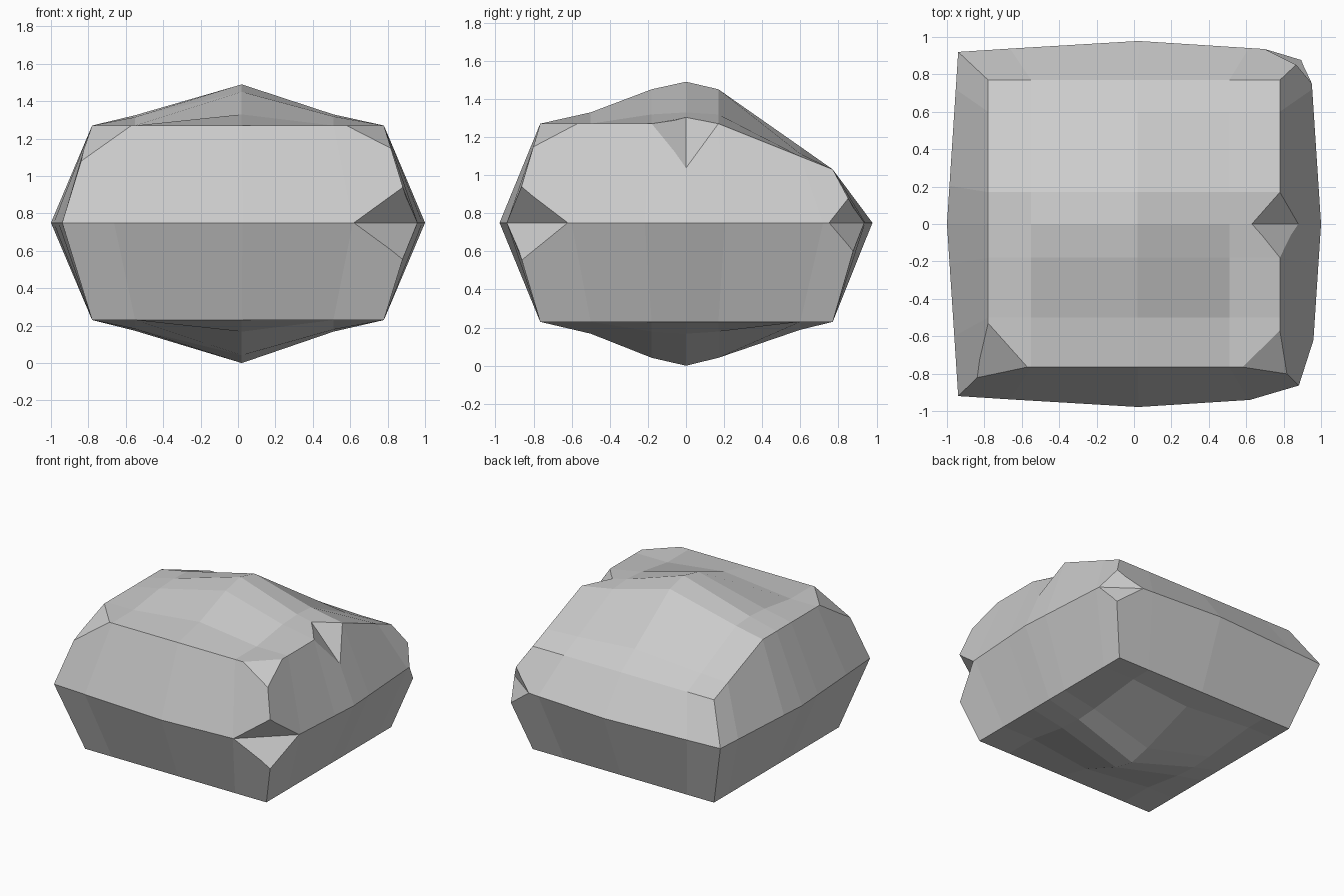
import bpy, bmesh
from mathutils import Vector

if "Cube" in bpy.data.objects:
    bpy.data.objects.remove(bpy.data.objects["Cube"])

XS = [-.78, -.55, .02, .51, .78]
YS = [-.765, -.5, -.18, 0, .17, .6, .77]
GX = [0, .25, 1, .27, 0]              # dome swell across x
GY = [0, .27, .82, 1, .82, .18, 0]    # dome swell across y


def bump(i, j):
    b = GX[i] * GY[j]
    return b if b > .1 else 0


def top_z(i, j):
    if j <= 4:
        return 1.27 + .22 * bump(i, j)
    t = (YS[j] - .17) / .6            # rear slope, sliced flat
    return (1.27 + .22 * bump(i, 4)) * (1 - t) + 1.03 * t


def waist(i, j):
    # bulging middle ring
    x, y = XS[i], YS[j]
    fx, fy = min(abs(x) / .78, 1), min(abs(y) / .765, 1)
    mx, my = x * 1.205, y * 1.2
    if i in (0, len(XS) - 1):
        mx = (1 - .06 * fy) * (1 if x > 0 else -1)
    if j in (0, len(YS) - 1):
        my = (.98 - .06 * fx) * (1 if y > 0 else -1)
    return mx, my, .75


def make(name, bm):
    bmesh.ops.recalc_face_normals(bm, faces=bm.faces[:])
    me = bpy.data.meshes.new(name)
    bm.to_mesh(me)
    bm.free()
    ob = bpy.data.objects.new(name, me)
    bpy.context.collection.objects.link(ob)
    return ob


# Boulder body: domed top and bottom joined through the waist ring
nx, ny = len(XS), len(YS)
bm = bmesh.new()
top, bot = {}, {}
for i in range(nx):
    for j in range(ny):
        top[i, j] = bm.verts.new((XS[i], YS[j], top_z(i, j)))
        bot[i, j] = bm.verts.new((XS[i], YS[j], .23 - .23 * bump(i, j)))
for layer in (top, bot):
    for i in range(nx - 1):
        for j in range(ny - 1):
            bm.faces.new([layer[k] for k in
                          ((i, j), (i + 1, j), (i + 1, j + 1), (i, j + 1))])
ring = ([(i, 0) for i in range(nx - 1)] + [(nx - 1, j) for j in range(ny - 1)]
        + [(i, ny - 1) for i in range(nx - 1, 0, -1)] + [(0, j) for j in range(ny - 1, 0, -1)])
mid = {k: bm.verts.new(waist(*k)) for k in ring}
for a, b in zip(ring, ring[1:] + ring[:1]):
    bm.faces.new((bot[a], bot[b], mid[b], mid[a]))
    bm.faces.new((mid[a], mid[b], top[b], top[a]))
rock = make("boulder", bm)

# Chips: last point is the removed corner, first two span the crease
CHIPS = [
    [(.62, -.94, .75), (.96, -.62, .75), (.88, -.865, .94), (.88, -.865, .55), (.94, -.92, .75)],
    [(.70, .935, .75), (.952, .75, .75), (.87, .85, .88), (.89, .88, .60), (.94, .92, .75)],
    [(.63, 0, 1.303), (.876, 0, 1.04), (.78, .17, 1.27), (.78, -.18, 1.27), (.78, 0, 1.27)],
    [(-.78, -.53, 1.27), (-.57, -.765, 1.27), (-.84, -.82, 1.08), (-.78, -.765, 1.27)],
    [(.78, -.57, 1.27), (.58, -.765, 1.27), (.815, -.80, 1.15), (.78, -.765, 1.27)],
]
bpy.context.view_layer.objects.active = rock
for pts in CHIPS:
    pts = [Vector(p) for p in pts]
    m = (pts[0] + pts[1]) / 2 if len(pts) == 5 else (pts[0] + pts[1] + pts[2]) / 3
    pts[-1] += (pts[-1] - m) * .3
    cb = bmesh.new()
    for p in pts:
        cb.verts.new(m + (p - m) * 1.25)
    bmesh.ops.convex_hull(cb, input=cb.verts[:])
    cutter = make("chip_cutter", cb)
    cutter.hide_render = True
    mod = rock.modifiers.new("chip", 'BOOLEAN')
    mod.operation = 'DIFFERENCE'
    mod.solver = 'EXACT'
    mod.object = cutter
    bpy.ops.object.modifier_apply(modifier=mod.name)
    bpy.data.objects.remove(cutter)
